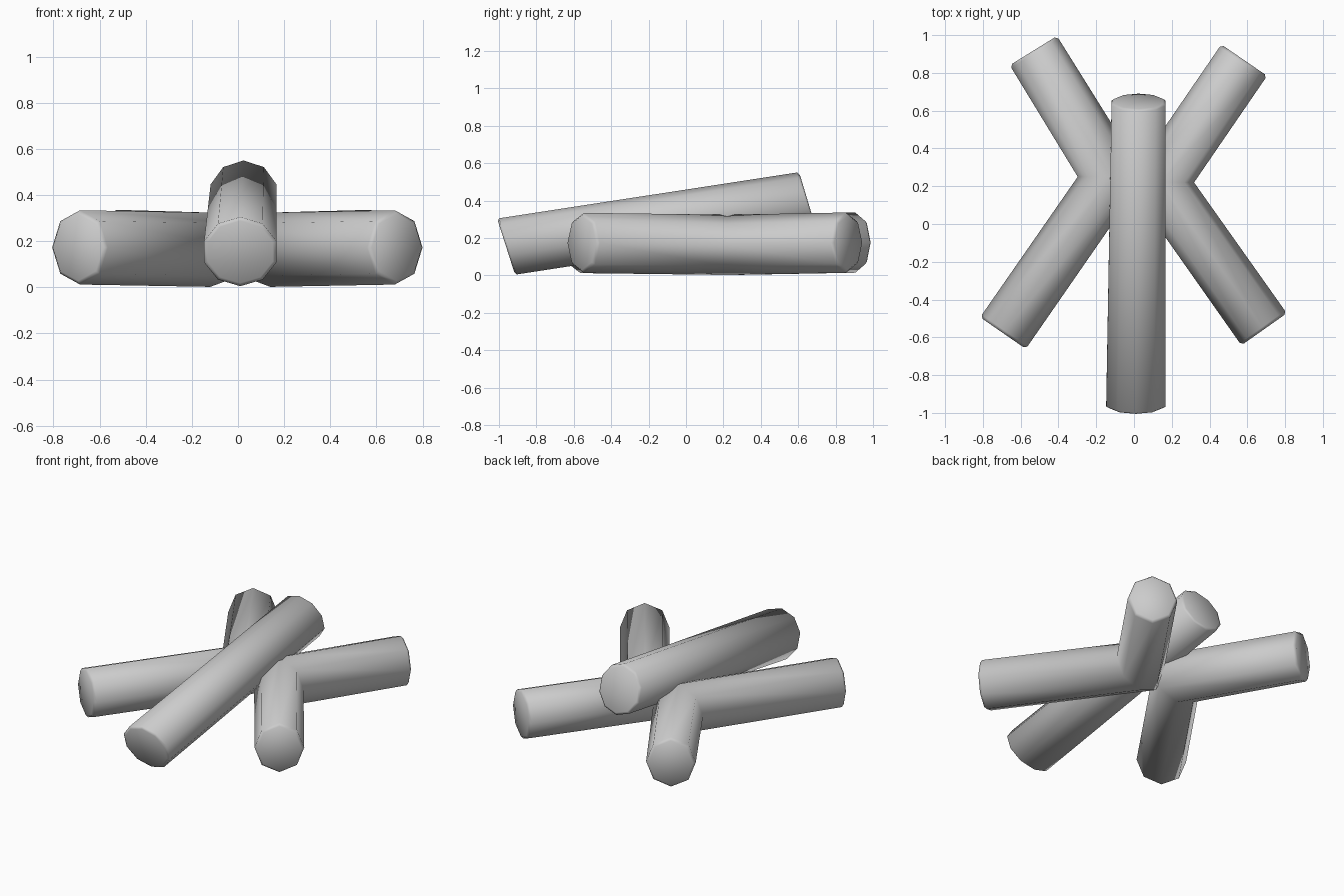
import bpy, bmesh, math
from mathutils import Vector

if "Cube" in bpy.data.objects:
    bpy.data.objects.remove(bpy.data.objects["Cube"])

grey = bpy.data.materials.new("plain grey")
grey.diffuse_color = (0.6, 0.6, 0.6, 1)
grey.use_nodes = True
grey.node_tree.nodes["Principled BSDF"].inputs["Base Color"].default_value = grey.diffuse_color


def make_log(name, sections, sides, bulge=0.015):
    """Loft a log through (centre, side half-axis, up half-axis) sections."""
    bm = bmesh.new()
    secs = [tuple(Vector(v) for v in s) for s in sections]

    # soft rim: a slightly smaller ring pushed out past each end
    def rim(end, neighbour):
        out = (end[0] - neighbour[0]).normalized() * bulge
        return (end[0] + out, end[1] * 0.9, end[2] * 0.9)

    secs = [rim(secs[0], secs[1])] + secs + [rim(secs[-1], secs[-2])]
    rings = []
    for c, side, up in secs:
        angles = [2 * math.pi * i / sides for i in range(sides)]
        rings.append([bm.verts.new(c + side * math.sin(a) + up * math.cos(a))
                      for a in angles])
    for a, b in zip(rings, rings[1:]):
        for i in range(sides):
            j = (i + 1) % sides
            bm.faces.new((a[i], a[j], b[j], b[i]))
    bm.faces.new(rings[0])
    bm.faces.new(rings[-1])
    bmesh.ops.recalc_face_normals(bm, faces=bm.faces)
    for f in bm.faces:
        f.smooth = True
    mesh = bpy.data.meshes.new(name)
    bm.to_mesh(mesh)
    bm.free()
    mesh.materials.append(grey)
    obj = bpy.data.objects.new(name, mesh)
    bpy.context.collection.objects.link(obj)


def bent_log(name, front, bend, back):
    """Horizontal log with one mitred bend."""
    f, m, b = Vector(front), Vector(bend), Vector(back)

    def across(d):
        return Vector((d.y, -d.x, 0)).normalized() * 0.147

    up = (0, 0, 0.161)
    make_log(name, [(f, across(m - f), up),
                    (m, (0.178, 0, 0), up),
                    (b, across(b - m), up)], 8)


# two bent logs lying on the ground, bends touching at the middle
bent_log("left_bent_log", (-0.685, -0.565, 0.173), (-0.12, 0.25, 0.163), (-0.525, 0.905, 0.175))
bent_log("right_bent_log", (0.68, -0.545, 0.173), (0.14, 0.22, 0.163), (0.575, 0.855, 0.175))

# straight log resting across them, front end on the ground
make_log("top_log", [((0.01, -0.952, 0.155), (0.165, 0, 0), (0, -0.048, 0.15)),
                     ((0.024, 0.64, 0.40), (0.15, 0, 0), (0, -0.045, 0.15))], 10, 0.01)
